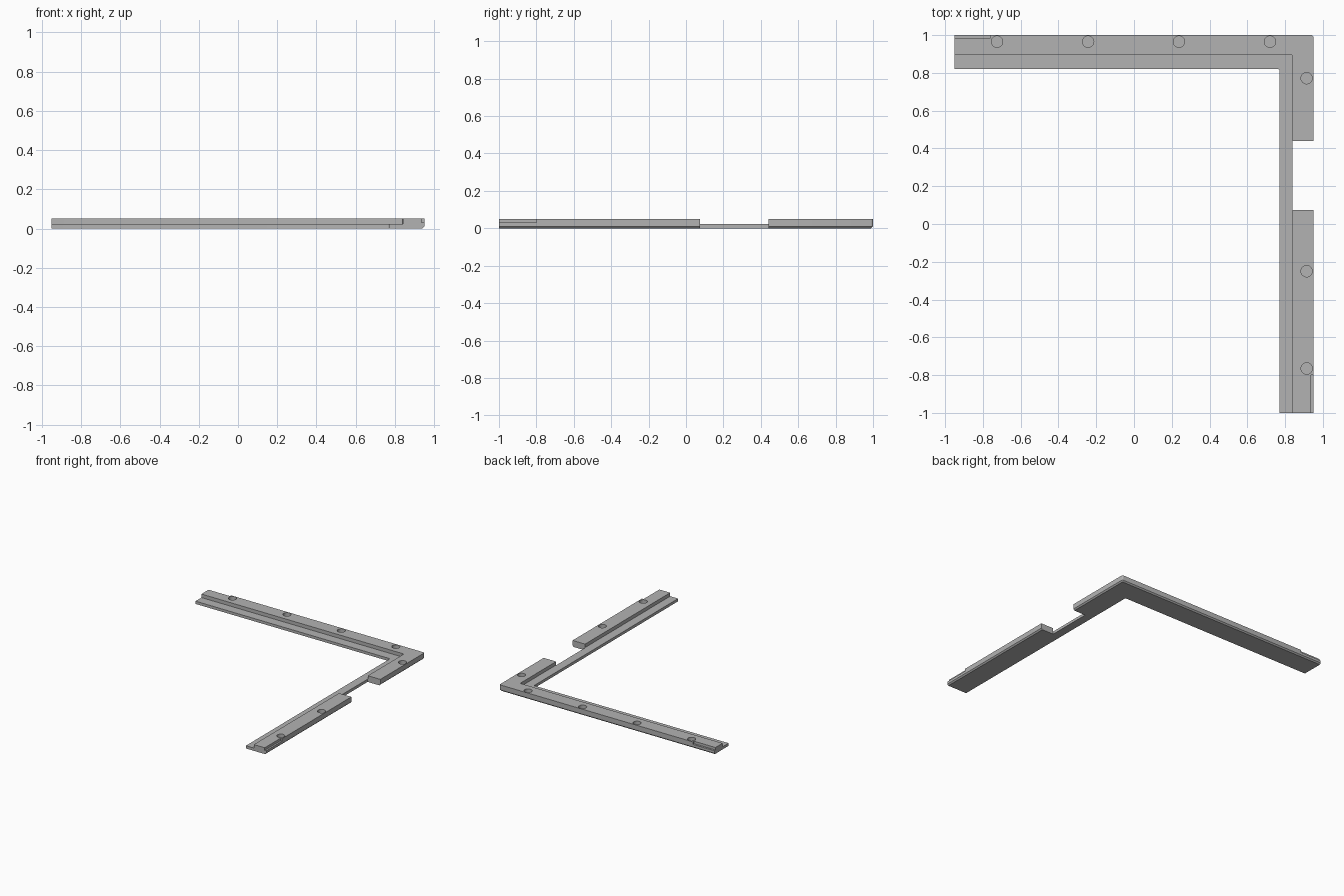
import bpy, bmesh

cube = bpy.data.objects.get("Cube")
if cube:
    bpy.data.objects.remove(cube, do_unlink=True)

HEIGHT, SHELF, CHAMFER = 0.05, 0.022, 0.01

grey = bpy.data.materials.new("grey")
grey.use_nodes = True
colour = (0.45, 0.45, 0.45, 1)
grey.diffuse_color = colour
grey.node_tree.nodes["Principled BSDF"].inputs["Base Color"].default_value = colour


def prism(name, outline, z0, z1):
    """Extrude a flat outline from z0 to z1."""
    bm = bmesh.new()
    face = bm.faces.new([bm.verts.new((x, y, z0)) for x, y in outline])
    top = bmesh.ops.extrude_face_region(bm, geom=[face])["geom"]
    bmesh.ops.translate(bm, vec=(0, 0, z1 - z0),
                        verts=[g for g in top if isinstance(g, bmesh.types.BMVert)])
    bmesh.ops.recalc_face_normals(bm, faces=bm.faces)
    mesh = bpy.data.meshes.new(name)
    bm.to_mesh(mesh)
    bm.free()
    mesh.materials.append(grey)
    obj = bpy.data.objects.new(name, mesh)
    bpy.context.collection.objects.link(obj)
    return obj


def box(name, x0, x1, y0, y1, z0, z1):
    return prism(name, [(x0, y0), (x1, y0), (x1, y1), (x0, y1)], z0, z1)


def bevel_edges(obj, test, width, segments):
    """Bevel the edges whose two end points pass the test."""
    bm = bmesh.new()
    bm.from_mesh(obj.data)
    edges = [e for e in bm.edges if test(e.verts[0].co, e.verts[1].co)]
    bmesh.ops.bevel(bm, geom=edges, offset=width, segments=segments,
                    profile=0.5, affect='EDGES')
    bm.to_mesh(obj.data)
    bm.free()


def upright_at(x, y):
    return lambda a, b: all(abs(p.x - x) < 0.001 and abs(p.y - y) < 0.001 for p in (a, b))


# L-shaped frame with rounded corners and a chamfered outer bottom edge
frame = prism("corner_frame", [(-0.95, 0.82), (0.77, 0.82), (0.77, -1), (0.95, -1),
                               (0.95, 1), (-0.95, 1)], 0, HEIGHT)
bevel_edges(frame, upright_at(0.95, 1), 0.012, 4)
bevel_edges(frame, upright_at(0.77, 0.82), 0.008, 4)
bevel_edges(frame, lambda a, b: max(a.z, b.z) < 0.001 and
            min(max(a.x - 0.95, a.y - 1), max(b.x - 0.95, b.y - 1)) > -0.005
            and (a.x + b.x > -1.89) and (a.y + b.y > -1.99), CHAMFER, 1)

# Inner shelf, side gap and the shallow steps at both ends
shelf = box("shelf_cutter", -1.2, 0.84, -1.2, 0.895, SHELF, 0.1)
bevel_edges(shelf, upright_at(0.84, 0.895), 0.008, 4)
cutters = [
    shelf,
    box("gap_cutter", 0.838, 1.2, 0.075, 0.44, -0.1, 0.1),
    box("back_step_cutter", -1.2, -0.76, 0.985, 1.2, 0.03, 0.1),
    box("side_step_cutter", 0.936, 1.2, -1.2, -0.8, 0.03, 0.1),
]

# Round blind holes along both arms
holes = [(x, 0.965) for x in (-0.725, -0.243, 0.238, 0.72)]
holes += [(0.914, y) for y in (0.772, -0.25, -0.765)]
for x, y in holes:
    bpy.ops.mesh.primitive_cylinder_add(vertices=32, radius=0.03, depth=0.1,
                                        location=(x, y, 0.015 + 0.05))
    hole = bpy.context.object
    hole.name = "hole_cutter"
    hole.data.materials.append(grey)
    cutters.append(hole)

for cutter in cutters:
    cutter.hide_render = True
    cutter.hide_viewport = False
    mod = frame.modifiers.new(cutter.name, 'BOOLEAN')
    mod.operation = 'DIFFERENCE'
    mod.solver = 'EXACT'
    mod.object = cutter

# Bake the cuts, then discard the cutters
bpy.context.view_layer.update()
evaluated = frame.evaluated_get(bpy.context.evaluated_depsgraph_get())
cut_mesh = bpy.data.meshes.new_from_object(evaluated)
frame.modifiers.clear()
frame.data = cut_mesh
for cutter in cutters:
    bpy.data.objects.remove(cutter, do_unlink=True)

bpy.ops.object.select_all(action='DESELECT')
frame.select_set(True)
bpy.context.view_layer.objects.active = frame
bpy.ops.object.shade_smooth_by_angle()
